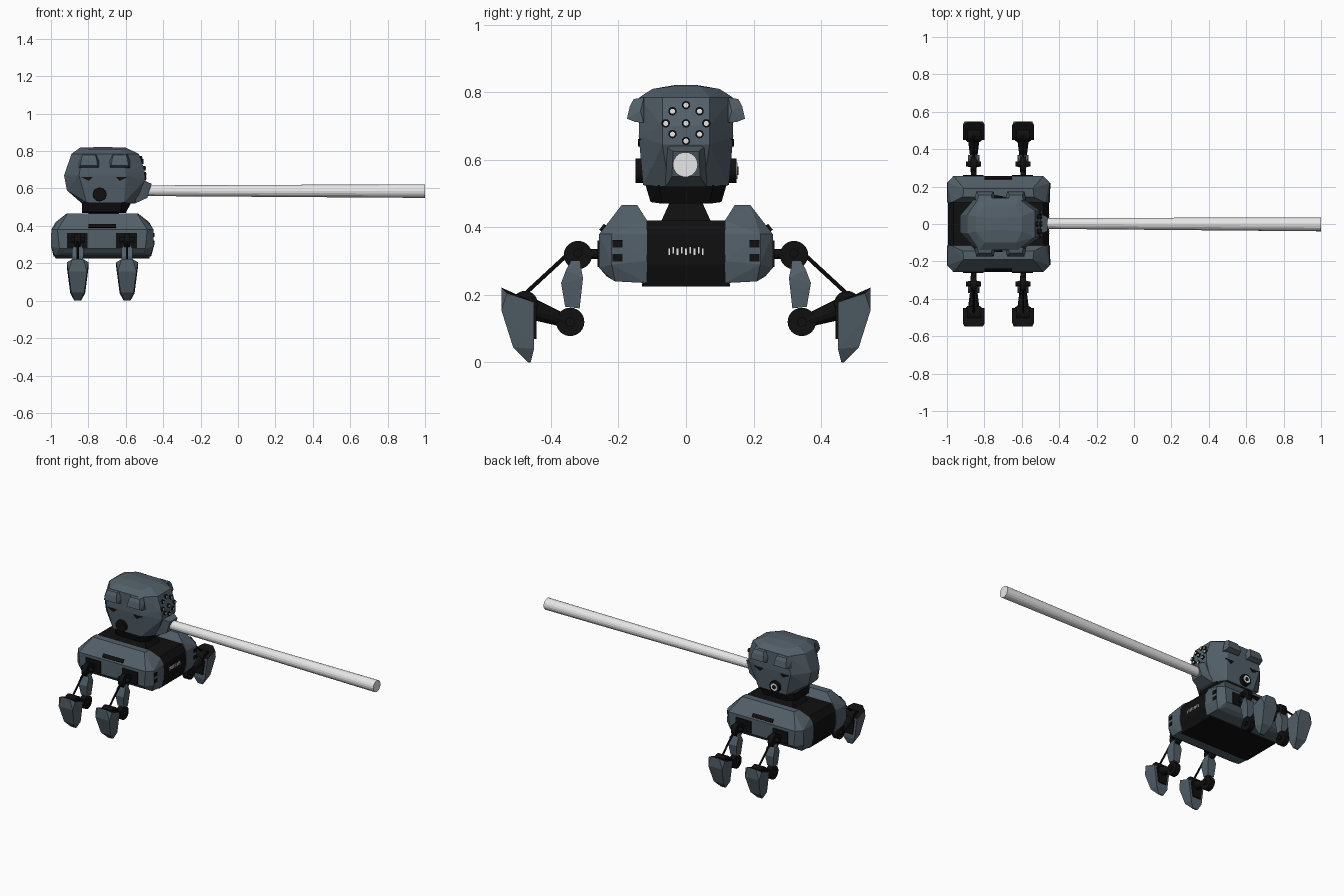
import bpy, bmesh
from mathutils import Vector

old = bpy.data.objects.get("Cube")
if old:
    bpy.data.objects.remove(old, do_unlink=True)


def material(name, r, g, b):
    m = bpy.data.materials.new(name)
    m.use_nodes = True
    m.diffuse_color = (r, g, b, 1)
    bsdf = next(n for n in m.node_tree.nodes if n.type == 'BSDF_PRINCIPLED')
    bsdf.inputs["Base Color"].default_value = (r, g, b, 1)
    return m


SLATE = material("slate_blue", 0.085, 0.115, 0.14)
BLACK = material("black", 0.005, 0.005, 0.005)
WHITE = material("pale_grey", 0.8, 0.8, 0.8)
CX = -0.725  # middle of the body along x


def finish(bm, name, *mats):
    bmesh.ops.recalc_face_normals(bm, faces=bm.faces)
    me = bpy.data.meshes.new(name)
    bm.to_mesh(me)
    bm.free()
    for m in mats:
        me.materials.append(m)
    ob = bpy.data.objects.new(name, me)
    bpy.context.collection.objects.link(ob)
    return ob


def hull(name, pts, *mats):
    """Faceted convex shell around a few corner points."""
    bm = bmesh.new()
    for p in set(pts):
        bm.verts.new(p)
    bmesh.ops.convex_hull(bm, input=bm.verts)
    loose = [v for v in bm.verts if not v.link_faces]
    bmesh.ops.delete(bm, geom=loose, context='VERTS')
    bmesh.ops.dissolve_limit(bm, angle_limit=0.03, verts=bm.verts, edges=bm.edges)
    return finish(bm, name, *mats)


def both_x(pts, cx, side=1):
    """Mirror (offset, y, z) points about x = cx; side flips y."""
    return [(cx + s * d, side * y, z) for d, y, z in pts for s in (1, -1)]


def both_y(pts):
    return [(x, s * y, z) for x, y, z in pts for s in (1, -1)]


def plate(name, centre, size, mat):
    c, h = Vector(centre), Vector(size) / 2
    return hull(name, [(c.x + i * h.x, c.y + j * h.y, c.z + k * h.z)
                       for i in (1, -1) for j in (1, -1) for k in (1, -1)], mat)


def rod(name, a, b, r1, r2, mat, sides=16):
    """Round bar from a to b."""
    a, b = Vector(a), Vector(b)
    bm = bmesh.new()
    bmesh.ops.create_cone(bm, cap_ends=True, segments=sides, radius1=r1,
                          radius2=r2, depth=(b - a).length)
    q = Vector((0, 0, 1)).rotation_difference(b - a)
    for v in bm.verts:
        v.co = q @ v.co + (a + b) / 2
    return finish(bm, name, mat)


# Body core, neck and collar
hull("body_core", both_x([(s, y * k, z) for s, y, z in (
    (.24, .12, .42), (.268, .12, .38), (.27, .12, .29), (.25, .13, .225))
    for k in (1, -1)], CX), BLACK)
hull("neck", both_y([(x, y, z) for y, z, w in ((.075, .415, .11), (.05, .47, .08))
                     for x in (-.717 - w, -.717 + w)]), BLACK)
hull("neck_collar", both_y([(-.835, .07, .47), (-.8, .105, .475), (-.63, .105, .475),
                            (-.6, .07, .47), (-.835, .08, .525), (-.8, .12, .525),
                            (-.62, .12, .525), (-.57, .08, .525)]), BLACK)
for i in range(9):
    plate("vent_tick", (-.456, (i - 4) * .0125, .328 + .004 * (i % 2)),
          (.008, .005, .02), WHITE)

# Side pods with their slots
POD = [(.25, .115, .42), (.27, .115, .38), (.275, .115, .30), (.26, .115, .235),
       (.19, .145, .467), (.185, .19, .467), (.24, .257, .38), (.23, .257, .28),
       (.22, .235, .255), (.273, .22, .38), (.275, .22, .29), (.255, .21, .24)]
SLOT = [(.073, .236, .405), (.073, .25, .387), (.073, .243, .411), (.073, .257, .393)]
LEGS = (-.857, -.593)
for side, end in ((-1, "front"), (1, "back")):
    hull(end + "_pod", both_x(POD, CX, side), SLATE)
    hull(end + "_pod_slot", both_x(SLOT, CX, side), BLACK)
    for z in (.352, .31):
        plate(end + "_pod_lamp", (-.451, side * .203, z), (.008, .03, .022), BLACK)
    for x in LEGS:
        plate(end + "_leg_socket", (x - .003, side * .258, .322), (.11, .008, .078), BLACK)

# Head
hull("head", both_y([
    (-.835, .06, .52), (-.81, .127, .525), (-.61, .127, .525), (-.55, .05, .52),
    (-.915, .05, .59), (-.93, .045, .67), (-.85, .14, .67), (-.6, .14, .67),
    (-.497, .07, .645), (-.5, .07, .70), (-.89, .05, .785), (-.83, .138, .785),
    (-.62, .138, .785), (-.53, .07, .785), (-.845, .04, .818), (-.8, .1, .81),
    (-.63, .1, .81), (-.6, .04, .818), (-.72, .03, .822)]), SLATE)
hull("snout", both_y([(-.54, .07, .65), (-.497, .045, .64), (-.462, .038, .625),
                      (-.485, .042, .55), (-.55, .06, .52)]), SLATE)
EYE = [(.055, .125, .71), (.055, .135, .745), (.04, .125, .785), (.034, .155, .78),
       (.04, .166, .76), (.046, .175, .722), (.05, .15, .712)]
for side, end in ((-1, "front"), (1, "back")):
    for x, tip in ((-.797, -.84), (-.632, -.59)):
        hull(end + "_eye_hood", both_x(EYE, x, side), SLATE)
        inner = x + (x - tip) * .5
        hull(end + "_cheek_slit", [(px, side * y, z) for y in (.134, .142) for px, z in
                                   ((tip, .662), (inner, .662), (x, .64))], BLACK)
    rod(end + "_speaker", (-.74, side * .1, .568), (-.74, side * .15, .568),
        .038, .036, BLACK, 20)
rod("speaker_ring", (-.74, .148, .568), (-.74, .153, .568), .024, .024, WHITE)
rod("speaker_core", (-.74, .15, .568), (-.74, .155, .568), .013, .013, BLACK)

# Sensor cluster on the head's end
for y, z in ((0, .762), (.04, .744), (.06, .708), (0, .708), (.04, .676), (0, .656)):
    for s in ((1, -1) if y else (1,)):
        tip = -.491 - .35 * max(0, z - .70)
        rod("sensor_ring", (-.57, s * y, z), (tip, s * y, z), .0125, .0125, BLACK, 12)
        rod("sensor_lens", (tip - .01, s * y, z), (tip + .002, s * y, z),
            .0075, .0075, WHITE, 12)

# Long barrel
rod("barrel", (-.49, .003, .588), (1, -.002, .586), .029, .037, WHITE, 18)

# Legs
THIGH = [(.018, .315, .3), (.018, .34, .3), (.03, .355, .275), (.03, .37, .235),
         (.022, .358, .165), (.022, .315, .16), (.03, .305, .25)]
FOOT = [(.03, .547, .222), (.058, .53, .205), (.058, .45, .178), (.05, .547, .155),
        (.04, .45, .04), (.035, .512, .045), (.018, .46, 0), (.015, .468, 0)]


def leg(prefix, x, side):
    def at(y, z, dx=0):
        return (x + dx, side * y, z)

    def joint(name, y, z, r, half):
        rod(prefix + name, at(y, z, -half), at(y, z, half), r, r, BLACK, 24)

    rod(prefix + "hip_stub", at(.24, .322), at(.32, .32), .015, .015, BLACK, 12)
    joint("hip", .32, .318, .042, .016)
    joint("hip_axle", .32, .324, .013, .04)
    hull(prefix + "thigh", both_x(THIGH, x, side), SLATE)
    joint("knee", .343, .12, .042, .018)
    joint("knee_axle", .343, .12, .014, .03)
    rod(prefix + "shin", at(.35, .12), at(.475, .165), .018, .034, BLACK, 12)
    joint("ankle", .477, .174, .038, .035)
    rod(prefix + "strut", at(.345, .325), at(.475, .205), .006, .006, BLACK, 8)
    foot = hull(prefix + "foot", both_x(FOOT, x, side), SLATE, BLACK)
    for f in foot.data.polygons:
        if f.normal.z > .5:
            f.material_index = 1
    hull(prefix + "foot_recess", both_x([(w, y, z) for y in (.443, .451) for w, z in
                                         ((.042, .165), (.028, .07))], x, side), BLACK)


for side, end in ((-1, "front"), (1, "back")):
    for x, hand in zip(LEGS, ("right", "left")):
        leg(f"{end}_{hand}_", x, side)
